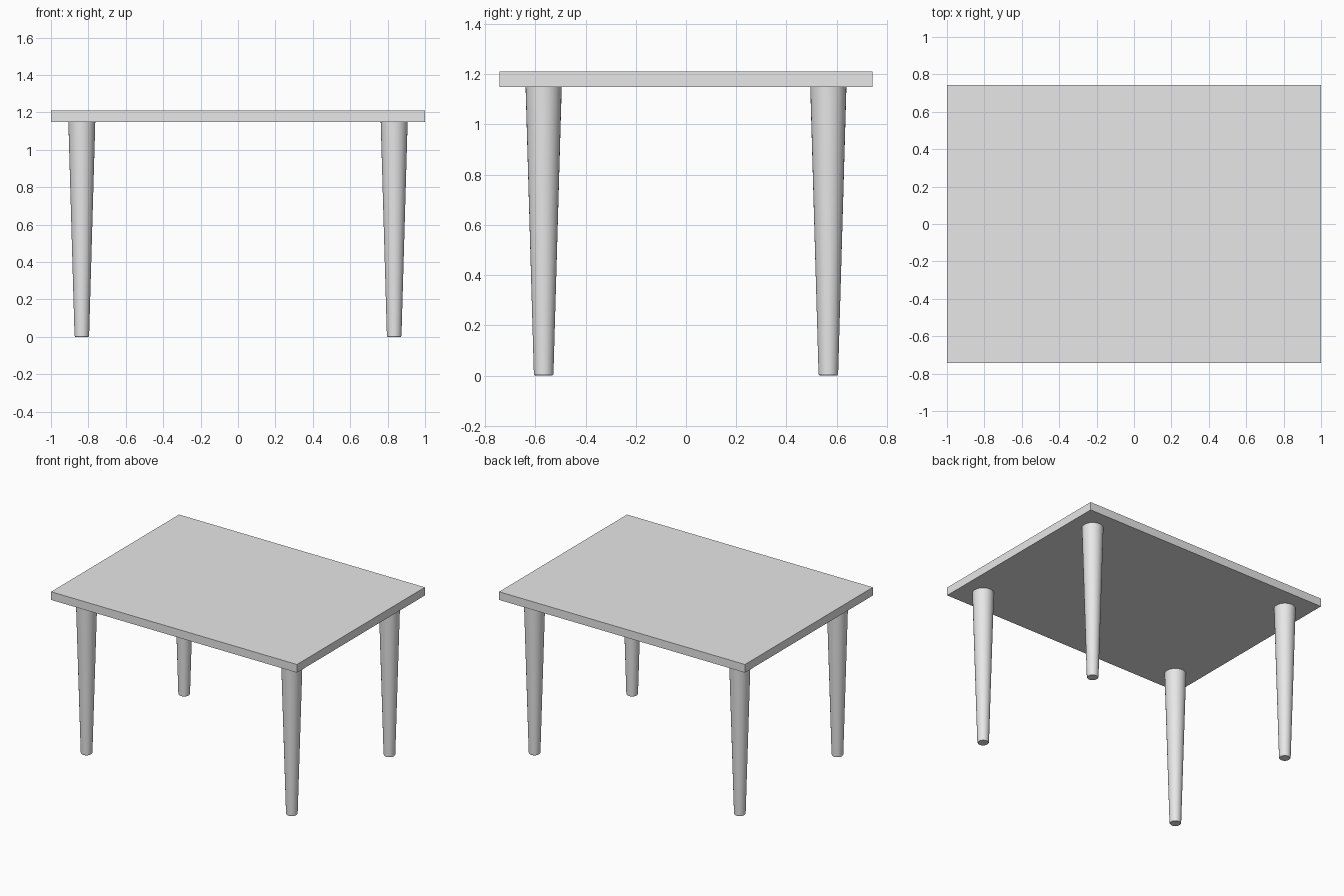
import bpy
import bmesh
import math

cube = bpy.data.objects.get("Cube")
if cube:
    bpy.data.objects.remove(cube, do_unlink=True)

TOP, UNDERSIDE = 1.21, 1.15
HALF_X, HALF_Y = 1.0, 0.743
LEG_X, LEG_Y = 0.835, 0.567
SIDES = 32

grey = bpy.data.materials.new("light grey")
grey.use_nodes = True
colour = (0.8, 0.8, 0.8, 1)
grey.diffuse_color = colour
grey.node_tree.nodes["Principled BSDF"].inputs["Base Color"].default_value = colour


def add_object(name, bm, location):
    mesh = bpy.data.meshes.new(name)
    bm.to_mesh(mesh)
    bm.free()
    mesh.materials.append(grey)
    obj = bpy.data.objects.new(name, mesh)
    obj.location = location
    bpy.context.collection.objects.link(obj)
    return obj


# Flat rectangular slab
bm = bmesh.new()
bmesh.ops.create_cube(bm, size=1)
bmesh.ops.scale(bm, vec=(2 * HALF_X, 2 * HALF_Y, TOP - UNDERSIDE), verts=bm.verts)
add_object("table_top", bm, (0, 0, (TOP + UNDERSIDE) / 2))


# Round tapered leg with a softened foot: (radius, height) profile
def make_leg(name, x, y):
    profile = [(0.035, 0), (0.039, 0.006), (0.072, UNDERSIDE)]
    bm = bmesh.new()
    rings = []
    for radius, z in profile:
        angles = [math.tau * i / SIDES for i in range(SIDES)]
        rings.append([bm.verts.new((radius * math.cos(a), radius * math.sin(a), z))
                      for a in angles])
    for low, high in zip(rings, rings[1:]):
        for i in range(SIDES):
            j = (i + 1) % SIDES
            bm.faces.new((low[i], low[j], high[j], high[i]))
    bm.faces.new(rings[0][::-1])
    bm.faces.new(rings[-1])
    leg = add_object(name, bm, (x, y, 0))
    bpy.ops.object.select_all(action="DESELECT")
    leg.select_set(True)
    bpy.context.view_layer.objects.active = leg
    bpy.ops.object.shade_smooth_by_angle(angle=math.radians(30))


for end, sy in (("front", -1), ("back", 1)):
    for side, sx in (("left", 1), ("right", -1)):
        make_leg(f"{end}_{side}_leg", sx * LEG_X, sy * LEG_Y)
